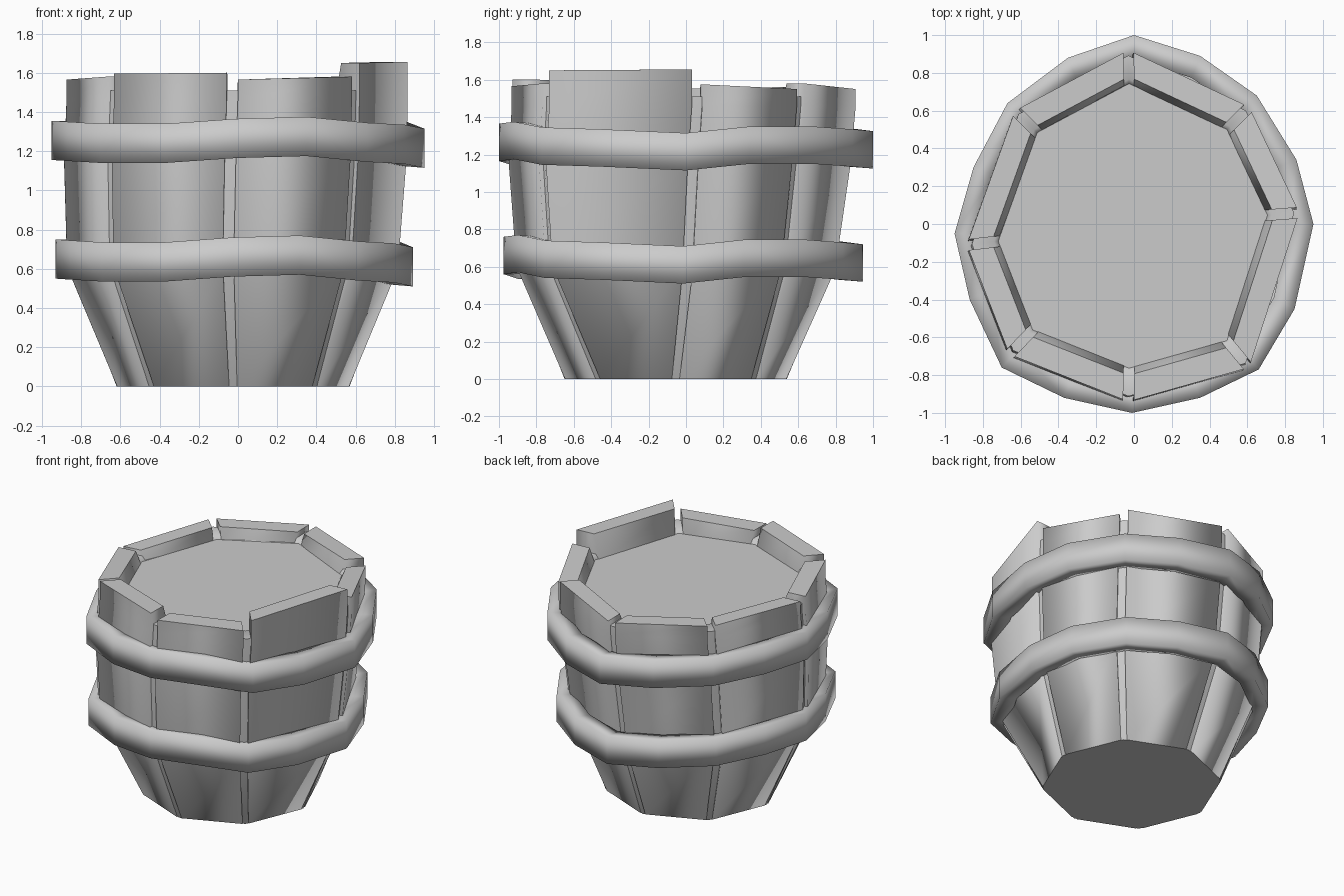
import bpy, math
from mathutils import Vector

if "Cube" in bpy.data.objects:
    bpy.data.objects.remove(bpy.data.objects["Cube"])

# Eight corner posts of the barrel: regular at the floor, uneven at the rim
TOP = [Vector(p) for p in [(-.03, -.94), (.61, -.76), (.875, .06), (.61, .62),
                           (-.03, .92), (-.63, .60), (-.885, -.11), (-.66, -.69)]]
BOTTOM = [Vector((-.025 + .6 * math.sin(i * math.pi / 4),
                  -.055 - .6 * math.cos(i * math.pi / 4))) for i in range(8)]
# (height, blend floor outline to rim outline, depth scale, lean x, lean y)
PROFILE = [(0, 0, 1, 0, 0), (.6, .90, .965, -.02, -.035), (.68, .92, .965, -.02, -.035),
           (1.15, 1.01, .99, -.01, -.022), (1.46, 1, 1, 0, 0), (1.51, 1, 1, 0, 0)]


def corner(i, level, scale=1.0):
    _, t, depth, dx, dy = level
    p = BOTTOM[i % 8].lerp(TOP[i % 8], t)
    c = Vector((-.02, -.05)).lerp(Vector((-.01, -.01)), t)
    p = c + (p - c) * scale
    return Vector((p.x + dx, p.y * depth + dy))


def loft(name, rings, closed=False, angle=40):
    """Skin equal-length rings; cap the ends flat or join last ring to first."""
    n, m = len(rings[0]), len(rings)
    verts = [v for r in rings for v in r]
    faces = []
    for k in range(m if closed else m - 1):
        a, b = k * n, (k + 1) % m * n
        faces += [(a + i, a + (i + 1) % n, b + (i + 1) % n, b + i) for i in range(n)]
    if not closed:
        faces += [tuple(reversed(range(n))), tuple(range((m - 1) * n, m * n))]
    mesh = bpy.data.meshes.new(name)
    mesh.from_pydata(verts, [], faces)
    ob = bpy.data.objects.new(name, mesh)
    bpy.context.collection.objects.link(ob)
    bpy.ops.object.select_all(action='DESELECT')
    ob.select_set(True)
    bpy.context.view_layer.objects.active = ob
    bpy.ops.object.shade_smooth_by_angle(angle=math.radians(angle))
    if not closed:
        for cap in list(mesh.polygons)[-2:]:
            cap.use_smooth = False
    return ob


# Inner body, seen in the grooves, with a recessed lid
core = [[(*corner(i, lv, .97 if lv[0] else .99), lv[0]) for i in range(8)] for lv in PROFILE]
for z, s in [(1.51, .835), (1.48, .81)]:
    core.append([(*corner(i, PROFILE[-1], s), z) for i in range(8)])
loft("barrel_core", core, angle=60)

# Flat staves between corners, each with its own slightly tilted top
TOPS = [(1.565, 1.58), (1.65, 1.655), (1.575, 1.55), (1.58, 1.55),
        (1.55, 1.56), (1.56, 1.55), (1.565, 1.58), (1.595, 1.60)]
for k, (za, zb) in enumerate(TOPS):
    rings = []
    for lv in PROFILE:
        z = lv[0]
        rim = z > 1.5
        gap = .022 + .008 * lv[1]
        ring = []
        for s in (1.0, .85 if rim else .80):
            a, b = corner(k, lv, s), corner(k + 1, lv, s)
            d = (b - a).normalized() * gap
            ends = [(*(a + d), za if rim else z), (*(b - d), zb if rim else z)]
            ring += ends if s == 1.0 else ends[::-1]
        rings.append(ring)
    loft(f"stave_{k + 1}", rings, angle=120)

# Two wavy hoops: x, y, centre height around the barrel
HOOP = [(-.01, -1, 1.265), (.35, -.92, 1.275), (.66, -.77, 1.245), (.85, -.45, 1.235),
        (.95, 0, 1.215), (.86, .34, 1.25), (.65, .68, 1.25), (.35, .89, 1.235),
        (0, 1, 1.225), (-.35, .88, 1.24), (-.67, .64, 1.25), (-.85, .30, 1.255),
        (-.95, -.05, 1.255), (-.87, -.40, 1.25), (-.70, -.76, 1.24), (-.37, -.92, 1.24)]
for name, s, dx, dy, dz in [("upper_hoop", 1, 0, 0, 0), ("lower_hoop", .96, -.02, -.015, -.605)]:
    rings = []
    for x, y, z in HOOP:
        rings.append([(x * s * r + dx, y * s * r + dy, z + dz + h)
                      for r, h in [(1, -.1), (1, .1), (.87, .09), (.87, -.09)]])
    loft(name, rings[::-1], closed=True, angle=120)
    # outward-facing surfaces
    bpy.ops.object.mode_set(mode='EDIT')
    bpy.ops.mesh.select_all(action='SELECT')
    bpy.ops.mesh.normals_make_consistent(inside=False)
    bpy.ops.object.mode_set(mode='OBJECT')
